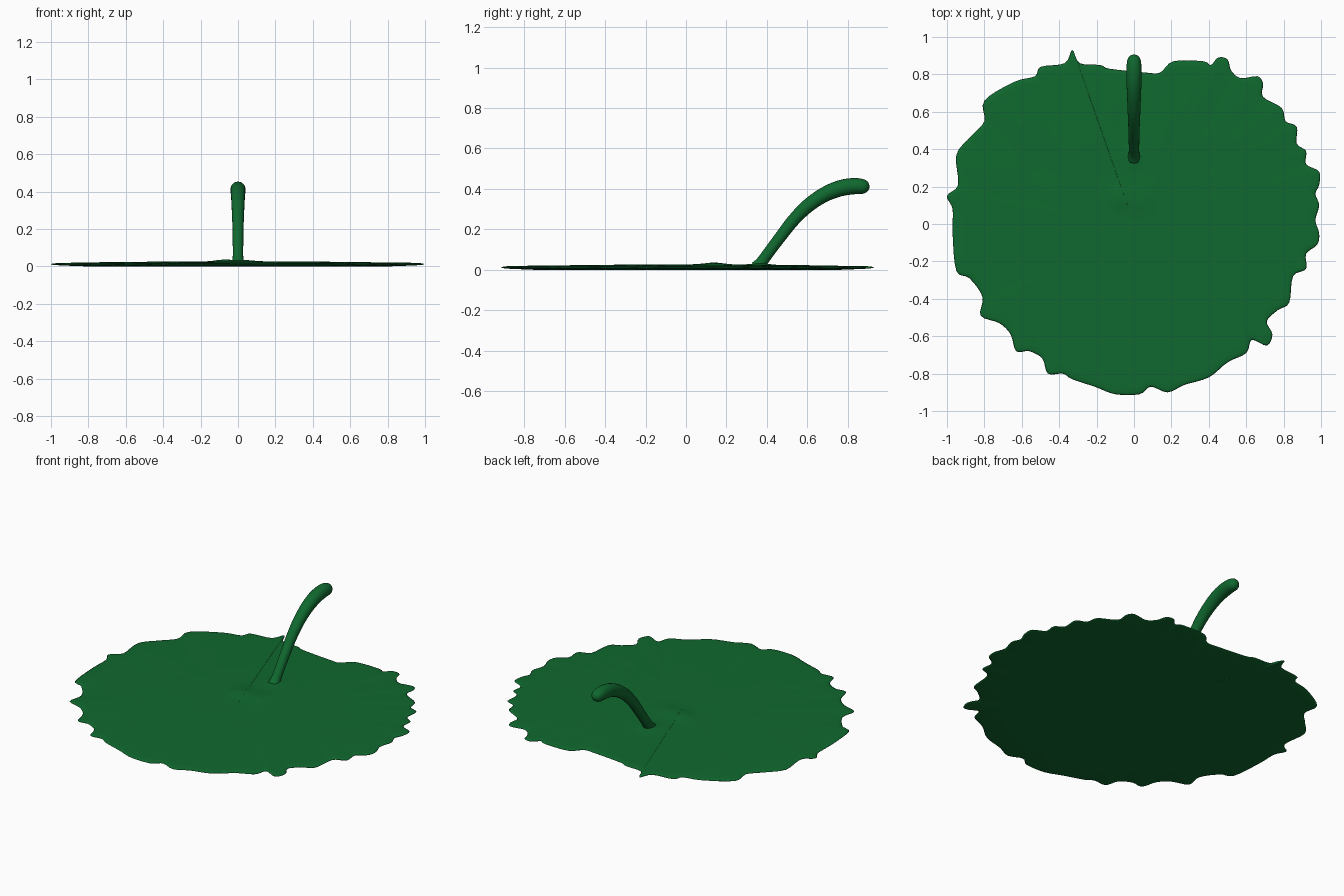
import bpy, math
from mathutils import Vector

if "Cube" in bpy.data.objects:
    bpy.data.objects.remove(bpy.data.objects["Cube"])

green = bpy.data.materials.new("leaf_green")
green.diffuse_color = (0.005, 0.14, 0.028, 1)
green.use_nodes = True
green.node_tree.nodes["Principled BSDF"].inputs["Base Color"].default_value = green.diffuse_color


def make_object(name, verts, faces):
    mesh = bpy.data.meshes.new(name)
    mesh.from_pydata(verts, [], faces)
    mesh.update()
    mesh.materials.append(green)
    mesh.shade_smooth()
    obj = bpy.data.objects.new(name, mesh)
    bpy.context.collection.objects.link(obj)
    return obj


def spline(pts, steps, closed):
    """Catmull-Rom curve through points of any dimension."""
    n, out = len(pts), []
    pick = (lambda i: pts[i % n]) if closed else (lambda i: pts[max(0, min(n - 1, i))])
    for i in range(n if closed else n - 1):
        a, b, c, d = (Vector(pick(i + k)) for k in (-1, 0, 1, 2))
        for s in range(steps):
            t = s / steps
            out.append(0.5 * (2 * b + (c - a) * t + (2 * a - 5 * b + 4 * c - d) * t ** 2
                              + (3 * b - a - 3 * c + d) * t ** 3))
    if not closed:
        out.append(Vector(pts[-1]))
    return out


# Leaf: ragged outline, clockwise from the notch at the back
outline = [
    (.06, .81), (.14, .81), (.21, .87), (.37, .87), (.41, .85), (.45, .89), (.50, .88),
    (.52, .82), (.57, .78), (.66, .79), (.69, .75), (.69, .68), (.79, .62), (.81, .55),
    (.87, .52), (.87, .43), (.92, .39), (.92, .32), (.99, .28), (.99, .21), (.97, .16),
    (.99, .10), (.97, .02), (.99, -.05), (.98, -.11), (.92, -.16), (.92, -.24),
    (.85, -.28), (.83, -.42), (.77, -.46), (.71, -.52), (.74, -.59), (.71, -.65),
    (.63, -.62), (.60, -.69), (.50, -.74), (.40, -.82), (.27, -.86), (.18, -.90),
    (.09, -.87), (.03, -.91), (-.10, -.91), (-.21, -.87), (-.33, -.83), (-.38, -.80),
    (-.46, -.80), (-.49, -.72), (-.56, -.68), (-.63, -.68), (-.66, -.59), (-.72, -.53),
    (-.82, -.49), (-.81, -.39), (-.88, -.29), (-.95, -.25), (-.97, -.05), (-.97, .08),
    (-1.0, .15), (-.94, .21), (-.95, .37), (-.87, .47), (-.80, .55), (-.80, .66),
    (-.64, .76), (-.53, .79), (-.50, .84), (-.37, .86), (-.33, .93), (-.29, .86),
    (-.18, .85), (-.13, .83)]
rim = list(reversed(spline(outline, 4, True)))


def top_height(x, y, s):
    """Gentle dome with a rippled swelling in front of the stem."""
    def bump(cx, cy, w):
        return math.exp(-((x - cx) ** 2 + (y - cy) ** 2) / w ** 2)
    ripple = 0.0006 * math.sin(11 * x + 3 * y) * math.sin(9 * y - 4 * x)
    edge = math.sqrt(max(0, 1 - max(0, (s - 0.95) / 0.05) ** 2))
    return (0.012 + 0.006 * edge + 0.009 * (1 - s ** 2) + ripple * edge
            + 0.010 * bump(-0.08, 0.14, 0.06) + 0.007 * bump(0.03, 0.13, 0.07)
            + 0.008 * bump(0, 0.37, 0.06))


scales = [i / 24 * 0.95 for i in range(1, 25)] + [0.965, 0.98, 0.993, 1.0]
under = [0.993, 0.98, 0.95, 0.8, 0.5, 0.2]
n = len(rim)
verts = [(0, 0, top_height(0, 0, 0))]
for s in scales:
    verts += [(p.x * s, p.y * s, top_height(p.x * s, p.y * s, s)) for p in rim]
for s in under:
    z = 0.010 * max(0, (s - 0.8) / 0.2) ** 2
    verts += [(p.x * s, p.y * s, z) for p in rim]
verts.append((0, 0, 0))
rings, last = len(scales) + len(under), len(verts) - 1
faces = [(0, 1 + i, 1 + (i + 1) % n) for i in range(n)]
for r in range(rings - 1):
    a, b = 1 + r * n, 1 + (r + 1) * n
    faces += [(a + i, b + i, b + (i + 1) % n, a + (i + 1) % n) for i in range(n)]
a = 1 + (rings - 1) * n
faces += [(a + i, last, a + (i + 1) % n) for i in range(n)]
make_object("leaf", verts, faces)

# Stem: tapered tube as (y, z, radius), thicker at the rounded tip
path = spline([(.355, .012, .038), (.375, .04, .029), (.415, .095, .028), (.47, .168, .029),
               (.53, .245, .031), (.60, .315, .034), (.68, .370, .037), (.76, .403, .040),
               (.83, .414, .040), (.875, .412, .036), (.897, .410, .024), (.907, .409, .003)],
              4, False)
sides = 20
verts = []
for i, (y, z, r) in enumerate(path):
    lo, hi = path[max(0, i - 1)], path[min(len(path) - 1, i + 1)]
    t = Vector((0, hi.x - lo.x, hi.y - lo.y)).normalized()
    up = Vector((0, -t.z, t.y))
    for k in range(sides):
        q = math.tau * k / sides
        p = Vector((0, y, z)) + r * (math.cos(q) * Vector((1, 0, 0)) + math.sin(q) * up)
        verts.append((p.x, p.y, max(p.z, 0.008)))
faces = [(j * sides + k, j * sides + (k + 1) % sides, (j + 1) * sides + (k + 1) % sides,
          (j + 1) * sides + k) for j in range(len(path) - 1) for k in range(sides)]
faces += [tuple(reversed(range(sides))), tuple(range(len(verts) - sides, len(verts)))]
# tube winding runs inward along the path, so flip it outward
make_object("stem", verts, [f[::-1] for f in faces])
